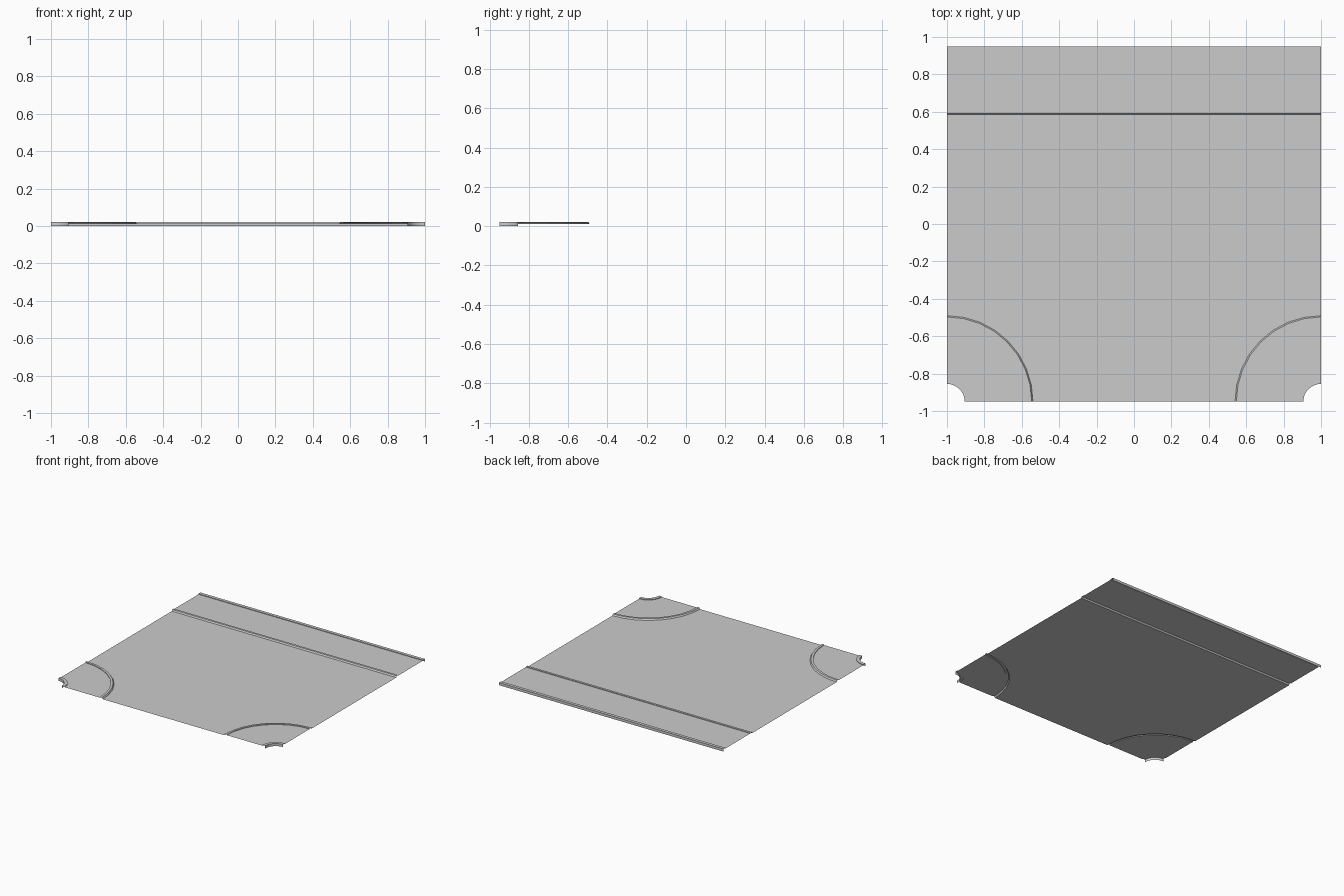
import bpy, bmesh, math

if "Cube" in bpy.data.objects:
    bpy.data.objects.remove(bpy.data.objects["Cube"])

HX, HY = 1.0, 0.95          # half sizes of the tile
R_IN, WIDTH = 0.095, 0.365  # inner corner radius and pavement width
ROAD_Z, WALK_Z, CURB_Z = 0.01, 0.016, 0.021
SEGS = 8

# pavement cross-section: (distance from the outer edge, height)
PROFILE = [(0, 0), (0, CURB_Z), (0.025, CURB_Z), (0.025, WALK_Z),
           (WIDTH - 0.025, WALK_Z), (WIDTH - 0.025, CURB_Z),
           (WIDTH - 0.007, CURB_Z), (WIDTH, ROAD_Z)]


def make_object(name, rows):
    """Skin consecutive rows of points into an open sheet."""
    bm = bmesh.new()
    rows = [[bm.verts.new(p) for p in row] for row in rows]
    if len(rows) == 1:
        bm.faces.new(rows[0])
    for a, b in zip(rows, rows[1:]):
        for i in range(len(a) - 1):
            bm.faces.new((a[i], a[i + 1], b[i + 1], b[i]))
    bmesh.ops.recalc_face_normals(bm, faces=bm.faces)
    # make the walking surfaces face up
    if sum(f.normal.z * f.calc_area() for f in bm.faces) < 0:
        bmesh.ops.reverse_faces(bm, faces=bm.faces)
    mesh = bpy.data.meshes.new(name)
    bm.to_mesh(mesh)
    bm.free()
    ob = bpy.data.objects.new(name, mesh)
    bpy.context.collection.objects.link(ob)
    return ob


def arc(side, r):
    """Quarter circle round a front corner, from the side edge to the front edge."""
    angles = [math.pi / 2 * (1 - i / SEGS) for i in range(SEGS + 1)]
    return [(side * (HX - r * math.cos(a)), -HY + r * math.sin(a)) for a in angles]


# straight pavement along the back
make_object("back_pavement",
            [[(x, HY - d, z) for d, z in PROFILE] for x in (-HX, HX)])

# curved pavements on the two front corners
for side, label in ((-1, "left"), (1, "right")):
    rows = [[(x, y, z) for x, y in arc(side, R_IN + d)] for d, z in PROFILE]
    make_object(label + "_corner_pavement", rows)

# flat road sheet filling the space between the pavements
back_y = HY - WIDTH
outline = [(-HX, back_y)] + arc(-1, R_IN + WIDTH)
outline += arc(1, R_IN + WIDTH)[::-1] + [(HX, back_y)]
make_object("road", [[(x, y, ROAD_Z) for x, y in outline]])
